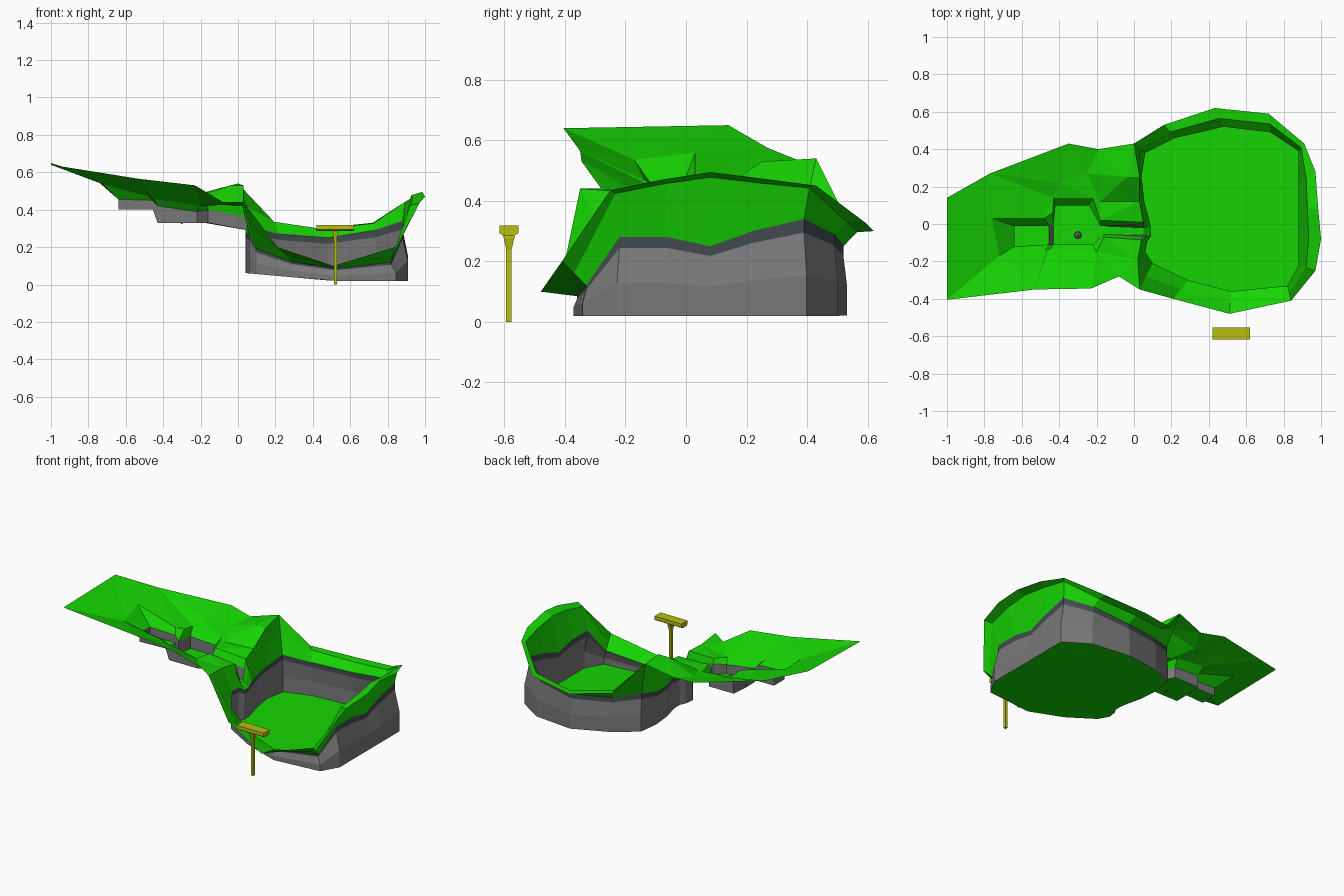
import bpy, bmesh
from mathutils import Vector
from mathutils.geometry import delaunay_2d_cdt

if "Cube" in bpy.data.objects:
    bpy.data.objects.remove(bpy.data.objects["Cube"])


def material(name, color):
    m = bpy.data.materials.new(name)
    m.diffuse_color = (*color, 1)
    m.use_nodes = True
    m.node_tree.nodes["Principled BSDF"].inputs["Base Color"].default_value = m.diffuse_color
    return m


GRASS = material("grass", (0.008, 0.66, 0.001))
ROCK = material("rock", (0.19, 0.19, 0.19))
WET = material("wet_rock", (0.055, 0.07, 0.08))
WOOD = material("yellow", (0.48, 0.52, 0.005))
MATS = [GRASS, ROCK, WET]


def finish(name, bm, mats, up=True):
    """Weld, orient normals and turn the bmesh into an object."""
    bmesh.ops.remove_doubles(bm, verts=bm.verts, dist=0.0005)
    bmesh.ops.recalc_face_normals(bm, faces=bm.faces)
    bm.normal_update()
    if up and sum(f.normal.z * f.calc_area() for f in bm.faces) < 0:
        bmesh.ops.reverse_faces(bm, faces=bm.faces)
    me = bpy.data.meshes.new(name)
    bm.to_mesh(me)
    bm.free()
    for m in mats:
        me.materials.append(m)
    ob = bpy.data.objects.new(name, me)
    bpy.context.collection.objects.link(ob)
    return ob


def face(bm, pts, mat=0):
    f = bm.faces.new([bm.verts.new(p) for p in pts])
    f.material_index = mat


def loft(bm, rows, mats, closed):
    """Join neighbouring rows of points with quads, one material per strip."""
    n = len(rows[0])
    for a, b, m in zip(rows, rows[1:], mats):
        for i in range(n if closed else n - 1):
            j = (i + 1) % n
            face(bm, (a[i], a[j], b[j], b[i]), m)


# Basin: grass rim (x, y, z)
rim = [(0, .43, .54), (.16, .53, .34), (.43, .62, .30), (.72, .59, .33),
       (.91, .43, .45), (.97, .28, .47), (.985, .08, .495), (1, -.08, .47),
       (.97, -.25, .435), (.84, -.41, .20), (.51, -.48, .10), (.21, -.40, .20),
       (.03, -.35, .44), (.02, -.19, .43), (.04, -.085, .42), (.05, -.06, .29),
       (.05, -.02, .29), (.05, .01, .42), (.03, .12, .44), (.03, .25, .53)]
# Top edge of the basin's rock wall (x, y, z)
lip = [(.06, .38, .31), (.22, .46, .27), (.48, .52, .25), (.73, .49, .29),
       (.88, .39, .34), (.88, .22, .30), (.88, .08, .25), (.88, -.06, .28),
       (.88, -.22, .28), (.82, -.33, .12), (.52, -.36, .085), (.29, -.30, .12),
       (.10, -.21, .19), (.06, -.15, .27), (.07, -.09, .27), (.09, -.06, .25),
       (.09, -.02, .25), (.08, .03, .27), (.055, .12, .27), (.04, .25, .28)]


def wall_row(t, s):
    """Ring on the wall: t = height from floor to lip, s = bulge outwards."""
    row = []
    for x, y, z in lip:
        floor = .02 + .09 * max(0, .5 - x)
        sx = s if x > .3 else 1
        row.append((.48 + (x - .48) * sx, .08 + (y - .08) * (1 + (s - 1) * .4),
                    floor + (z - floor) * t))
    return row


# Crest: the back and right banks rise steeply, then flatten to the rim
crest = []
for i, (r, l) in enumerate(zip(rim, lip)):
    h, v = (.45, .93) if 0 < i < 9 else (.5, .5)
    crest.append((l[0] + (r[0] - l[0]) * h, l[1] + (r[1] - l[1]) * h,
                  l[2] + (r[2] - l[2]) * v))

bm = bmesh.new()
bottom = wall_row(0, 1.07)
loft(bm, [rim, crest, lip, wall_row(.86, 1.0), wall_row(.42, 1.07), bottom],
     [0, 0, 2, 1, 1], True)
face(bm, bottom)
finish("basin", bm, MATS)

# Ditch: grass edge (x, y, z), then inner edge (x, y, wall top z, floor z)
edge = [rim[17], (-.18, .02, .43), (-.22, .14, .44), (-.43, .14, .46),
        (-.435, .06, .47), (-.48, .03, .48), (-.76, .03, .56), (-.72, -.17, .535),
        (-.475, -.14, .47), (-.455, -.14, .46), (-.20, -.15, .42),
        (-.16, -.07, .43), rim[14]]
inner = [(.05, -.004, .36, .29), (-.18, -.01, .40, .33), (-.24, .10, .40, .33),
         (-.42, .10, .41, .33), (-.43, -.01, .42, .33), (-.455, -.01, .45, .40),
         (-.64, -.01, .455, .40), (-.64, -.12, .455, .40), (-.455, -.11, .45, .40),
         (-.43, -.11, .42, .33), (-.22, -.11, .39, .33), (-.16, -.055, .40, .33),
         (.0446, -.0735, .36, .29)]
top = [(x, y, t) for x, y, t, f in inner]
bed = [(x, y, f) for x, y, t, f in inner]
bed[0], bed[-1] = rim[16], rim[15]                        # meets the basin
bm = bmesh.new()
loft(bm, [edge, top, bed], [0, 1], False)
face(bm, bed[5:9])                                        # upper pool bed
face(bm, [bed[4], bed[5], bed[8], bed[9]], 1)             # step
face(bm, bed[1:5] + bed[9:12])                            # lower pool bed
face(bm, [bed[0], bed[1], bed[11], bed[12]])              # channel bed
finish("stream_ditch", bm, MATS)

# Meadow: triangulated sheet between outer border, ditch edge and basin
border = [rim[0], (-.19, .40, .49), (-.35, .43, .51), (-.77, .27, .575),
          (-1, .14, .65), (-1, -.405, .64), (-.53, -.35, .565),
          (-.23, -.345, .53), (-.08, -.28, .44), rim[12], rim[13], rim[14]]
outline = border + edge[-2:0:-1] + [rim[17], rim[18], rim[19]]
hills = [(-.04, .25, .53), (-.18, .12, .43), (-.25, .27, .46), (-.40, .22, .48)]
pts = [Vector(p) for p in outline + hills]
n = len(outline)
co, _, tris, src, _, _ = delaunay_2d_cdt(
    [p.xy for p in pts], [], [list(range(n))], 1, 1e-5)
bm = bmesh.new()
for t in tris:
    face(bm, [(co[i].x, co[i].y, pts[src[i][0]].z) for i in t])
finish("meadow", bm, [GRASS])

# Small pebble in the lower pool
bm = bmesh.new()
bmesh.ops.create_icosphere(bm, subdivisions=1, radius=.022)
bmesh.ops.translate(bm, verts=bm.verts, vec=(-.30, -.06, .345))
finish("pebble", bm, [ROCK], False)

# Signpost: stacked square sections (half x, half y, z), post then board
bm = bmesh.new()
for sections in ([(.008, .009, 0), (.008, .009, .24), (.014, .017, .275), (.014, .02, .29)],
                 [(.10, .02, .286), (.10, .032, .294), (.10, .032, .318)]):
    rings = [[(.52 + sx * hx, -.585 + sy * hy, z)
              for sx, sy in ((-1, -1), (1, -1), (1, 1), (-1, 1))]
             for hx, hy, z in sections]
    loft(bm, rings, [0] * 3, True)
    face(bm, rings[0])
    face(bm, rings[-1])
finish("signpost", bm, [WOOD], False)
